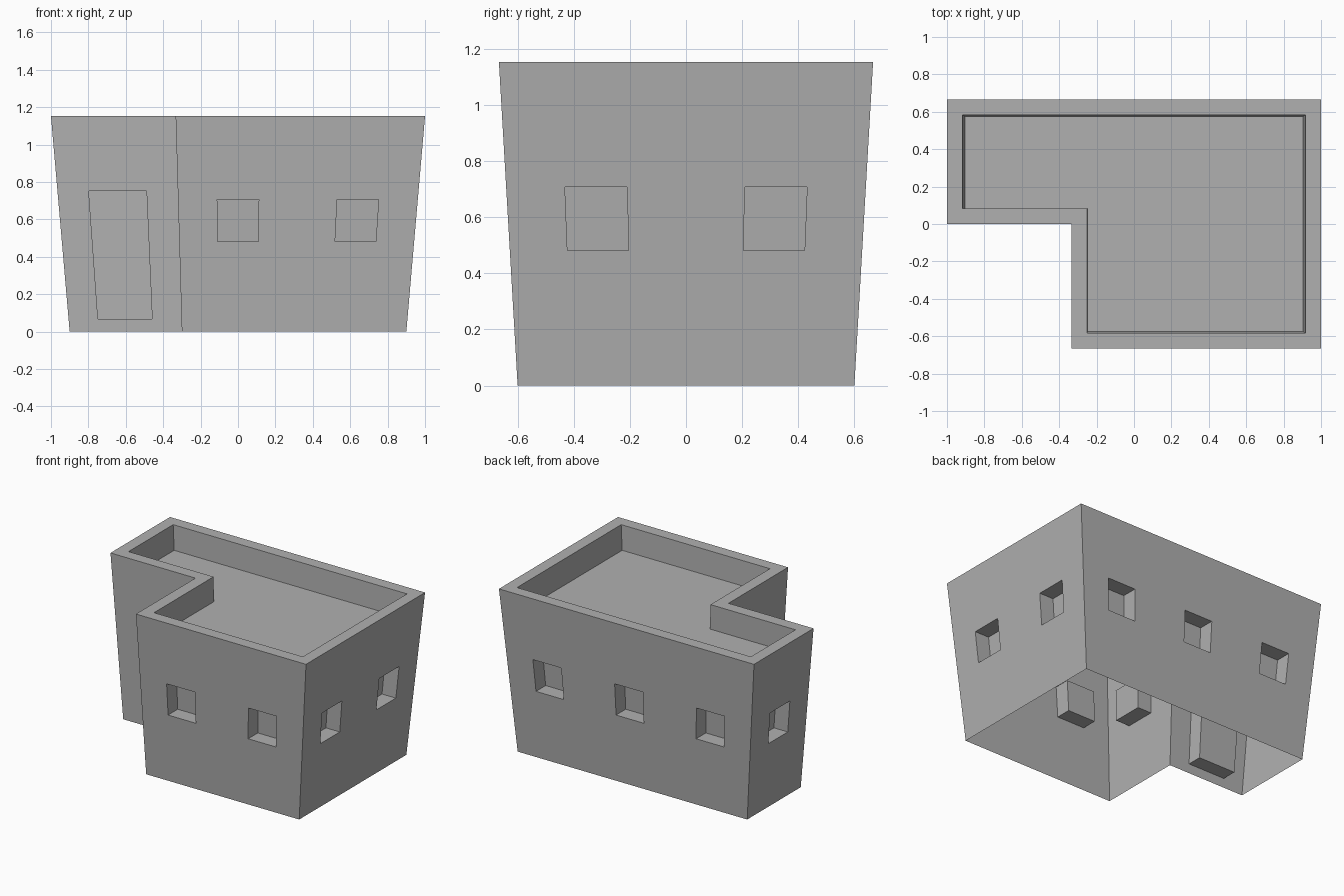
import bpy, bmesh
from mathutils import Vector

if "Cube" in bpy.data.objects:
    bpy.data.objects.remove(bpy.data.objects["Cube"])

H = 1.152            # total height
M = 2 / 3            # plan module, one opening per module
RIM = 1 / 12         # parapet thickness
ROOF_Z = H - 0.175   # sunken roof level
DEPTH = 0.115        # recess depth of openings
WINDOW = (0.1155, 0.481, 0.707)   # half width, sill, head
DOOR = (0.16, 0.068, 0.752)

# Darker grey plaster
plaster = bpy.data.materials.new("plaster")
plaster.diffuse_color = (0.435, 0.435, 0.435, 1)
plaster.use_nodes = True
plaster.node_tree.nodes["Principled BSDF"].inputs["Base Color"].default_value = plaster.diffuse_color

# L-shaped plan at the top, counter-clockwise
plan = [Vector(p) for p in [(-M / 2, -M), (1, -M), (1, M), (-1, M), (-1, 0), (-M / 2, 0)]]
edges = [(plan[i], plan[(i + 1) % 6]) for i in range(6)]


def normal_of(d):
    return Vector((d.y, -d.x))


def at(p, z):
    """Point of the plan at height z; the building narrows to 90% at the ground."""
    s = 0.9 + 0.1 * z / H
    return Vector((p.x * s, p.y * s, z))


def face(bm, *pts):
    bm.faces.new([bm.verts.new(at(p, z)) for p, z in pts])


def finish(bm, name):
    bmesh.ops.remove_doubles(bm, verts=bm.verts, dist=1e-4)
    mesh = bpy.data.meshes.new(name)
    bm.to_mesh(mesh)
    bm.free()
    mesh.materials.append(plaster)
    bpy.context.collection.objects.link(bpy.data.objects.new(name, mesh))


def wall_module(bm, p, d, opening):
    """One module of wall with a centred blind opening."""
    half, z0, z1 = opening
    us = [0, M / 2 - half, M / 2 + half, M]
    zs = [0, z0, z1, H]
    inward = -normal_of(d) * DEPTH
    for i in range(3):
        for j in range(3):
            if i == j == 1:
                continue
            a, b = p + d * us[i], p + d * us[i + 1]
            face(bm, (a, zs[j]), (b, zs[j]), (b, zs[j + 1]), (a, zs[j + 1]))
    # recess: four reveals and a back panel
    a, b = p + d * us[1], p + d * us[2]
    outer = [(a, z0), (b, z0), (b, z1), (a, z1)]
    inner = [(q + inward, z) for q, z in outer]
    for k in range(4):
        n = (k + 1) % 4
        face(bm, outer[k], outer[n], inner[n], inner[k])
    face(bm, *inner)


# Outer walls, open at the bottom
bm = bmesh.new()
for i, (p, q) in enumerate(edges):
    d = (q - p).normalized()
    for k in range(round((q - p).length / M)):
        wall_module(bm, p + d * M * k, d, DOOR if i == 4 else WINDOW)
finish(bm, "walls")

# Parapet rim, its inner sides and the sunken roof
bm = bmesh.new()
normals = [normal_of((q - p).normalized()) for p, q in edges]
inset = [plan[i] - RIM * (normals[i - 1] + normals[i]) for i in range(6)]
for i in range(6):
    j = (i + 1) % 6
    face(bm, (plan[i], H), (plan[j], H), (inset[j], H), (inset[i], H))
    face(bm, (inset[i], H), (inset[j], H), (inset[j], ROOF_Z), (inset[i], ROOF_Z))
face(bm, *[(p, ROOF_Z) for p in inset])
finish(bm, "parapet_and_roof")
